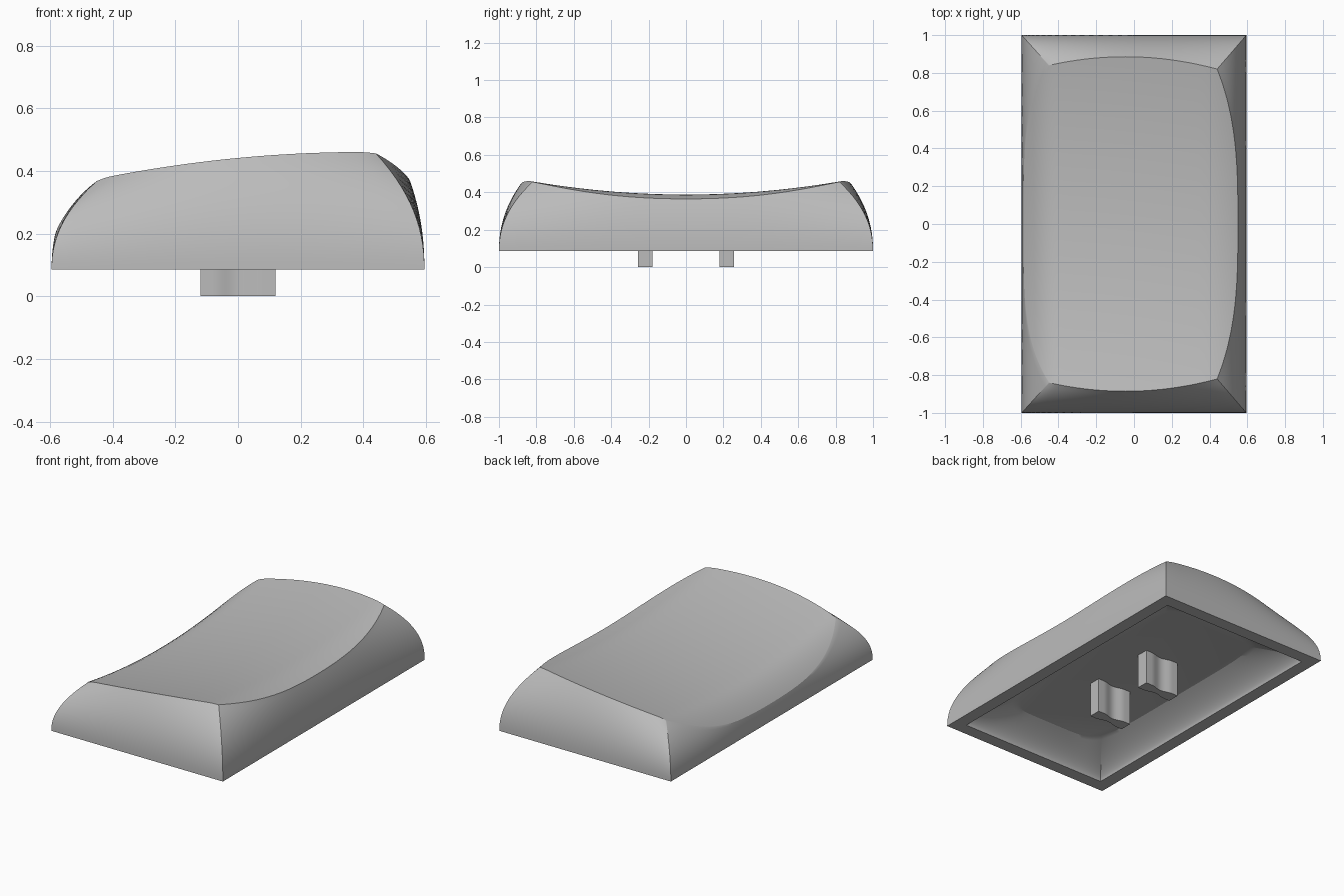
import bpy, bmesh, math
from mathutils import Vector

cube = bpy.data.objects.get("Cube")
if cube:
    bpy.data.objects.remove(cube, do_unlink=True)

# One plain grey plastic
grey = bpy.data.materials.new("grey_plastic")
grey.use_nodes = True
COLOR = (0.5, 0.5, 0.5, 1)
grey.diffuse_color = COLOR
shader = grey.node_tree.nodes["Principled BSDF"]
shader.inputs["Base Color"].default_value = COLOR
shader.inputs["Roughness"].default_value = 0.6

BASE_Z, CEILING_Z = 0.085, 0.22
HALF_X, HALF_Y, WALL = 0.595, 1.0, 0.08
NU, NV, STEPS = 36, 48, 14


def finish(name, bm, angle):
    bmesh.ops.recalc_face_normals(bm, faces=bm.faces)
    mesh = bpy.data.meshes.new(name)
    bm.to_mesh(mesh)
    bm.free()
    mesh.materials.append(grey)
    obj = bpy.data.objects.new(name, mesh)
    bpy.context.collection.objects.link(obj)
    bpy.ops.object.select_all(action='DESELECT')
    obj.select_set(True)
    bpy.context.view_layer.objects.active = obj
    bpy.ops.object.shade_smooth_by_angle(angle=math.radians(angle))
    return obj


def spread(i, n):
    """Grid parameter from -1 to 1, denser near the ends."""
    return math.sin(math.pi * (i / n - 0.5))


def top_point(u, v):
    """Dished, sideways-tilted top with a bowed outline."""
    s = (u + 1) / 2
    left = -0.585 + 0.135 * abs(v) ** 4
    right = 0.55 - 0.11 * abs(v) ** 3
    x = left + (right - left) * s
    y = v * (0.84 - 0.02 * s + 0.055 * (1 - u * u))
    z = 0.435 + 0.1 * x - 0.07 * x * x
    z -= 2.6 * max(0, -0.4 - x) ** 2 + 0.9 * max(0, x - 0.37) ** 2
    z -= 0.075 * (1 - (y / 0.85) ** 2)
    return Vector((x, y, z))


def bridge(bm, a, b):
    n = len(a)
    for k in range(n):
        m = (k + 1) % n
        bm.faces.new((a[k], a[m], b[m], b[k]))


# Cap: top surface, curved outer walls, flat rim and hollow underside
bm = bmesh.new()
grid = [[bm.verts.new(top_point(spread(i, NU), spread(j, NV)))
         for j in range(NV + 1)] for i in range(NU + 1)]
for i in range(NU):
    for j in range(NV):
        bm.faces.new((grid[i][j], grid[i + 1][j], grid[i + 1][j + 1], grid[i][j + 1]))

border = ([(i, 0) for i in range(NU)] + [(NU, j) for j in range(NV)]
          + [(i, NV) for i in range(NU, 0, -1)] + [(0, j) for j in range(NV, 0, -1)])
params = [(spread(i, NU), spread(j, NV)) for i, j in border]
rim = [grid[i][j] for i, j in border]

# Outer walls bulge out, leaving the base vertically
ring = rim
for k in range(STEPS - 1, -1, -1):
    t = k / STEPS
    f = t ** 2.2
    new = []
    for (u, v), r in zip(params, rim):
        x = HALF_X * u * (1 - f) + r.co.x * f
        y = HALF_Y * v * (1 - f) + r.co.y * f
        new.append(bm.verts.new((x, y, BASE_Z + (r.co.z - BASE_Z) * t)))
    bridge(bm, ring, new)
    ring = new

# Cavity narrows to a rounded ceiling
for k in range(STEPS + 1):
    t = k / STEPS
    f = t ** 1.6
    new = []
    for u, v in params:
        rounding = (abs(u) ** 6 + abs(v) ** 6) ** (-1 / 6)
        x = u * ((HALF_X - WALL) * (1 - f) + 0.36 * rounding * f)
        y = v * ((HALF_Y - WALL) * (1 - f) + 0.76 * rounding * f)
        new.append(bm.verts.new((x, y, BASE_Z + (CEILING_Z - BASE_Z) * t)))
    bridge(bm, ring, new)
    ring = new
bm.faces.new(ring)
finish("cap", bm, 25)


# Mounting prongs: blocks with a shallow groove down each broad face
def prong(name, y):
    half_w, half_t, groove_w, depth, n = 0.12, 0.038, 0.08, 0.016, 12
    side = [(-half_w, half_t)]
    for k in range(n + 1):
        x = groove_w * (2 * k / n - 1)
        side.append((x, half_t - depth * (1 + math.cos(math.pi * x / groove_w)) / 2))
    side.append((half_w, half_t))
    outline = side + [(px, -py) for px, py in reversed(side)]
    bm = bmesh.new()
    face = bm.faces.new([bm.verts.new((px, py + y, 0)) for px, py in outline])
    up = bmesh.ops.extrude_face_region(bm, geom=[face])["geom"]
    bmesh.ops.translate(bm, vec=(0, 0, CEILING_Z + 0.01),
                        verts=[g for g in up if isinstance(g, bmesh.types.BMVert)])
    finish(name, bm, 30)


prong("front_prong", -0.218)
prong("back_prong", 0.218)
